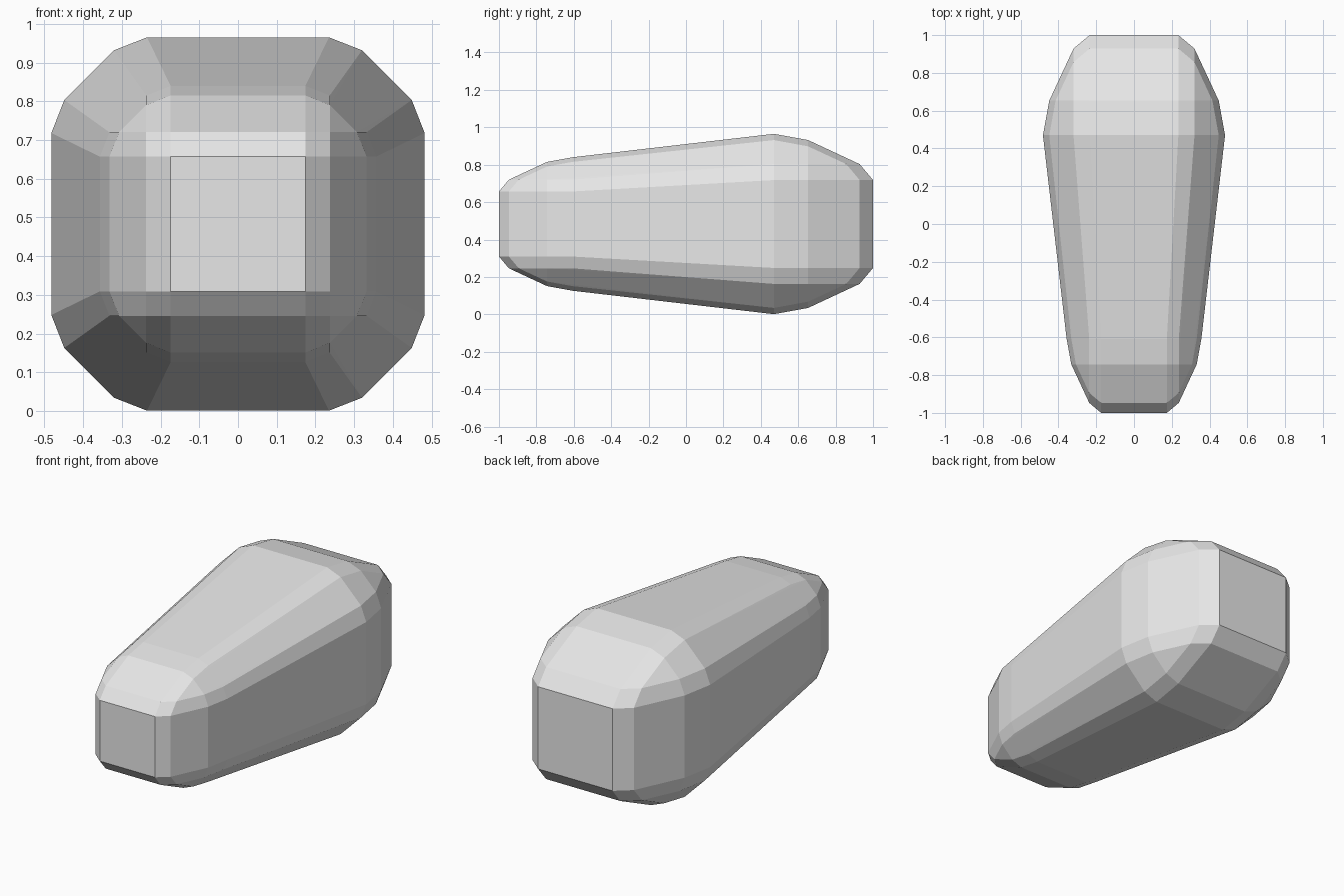
import bpy
import bmesh
from itertools import permutations
from math import radians

cube = bpy.data.objects.get("Cube")
if cube:
    bpy.data.objects.remove(cube, do_unlink=True)

# One plain grey material
grey = bpy.data.materials.new("light grey")
grey.use_nodes = True
colour = (0.8, 0.8, 0.8, 1)
grey.diffuse_color = colour
grey.node_tree.nodes["Principled BSDF"].inputs["Base Color"].default_value = colour

# Double-chamfered corner, as fractions of the chamfer depth on each axis
A, B, C = 0.345, 0.865, 0.73
corner = set(permutations((0, 0, 1))) | set(permutations((0, A, B))) | set(permutations((A, A, C)))

FLAT, DEPTH, LENGTH, MID_Z = 0.235, 0.247, 0.53, 0.483


def add_end(bm, side, scale):
    """Four rounded corners of one end; side is -1 for front, 1 for back."""
    for sx in (-1, 1):
        for sz in (-1, 1):
            for px, py, pz in corner:
                bm.verts.new((sx * scale * (FLAT + DEPTH * px),
                              side * (1 - LENGTH * scale * (1 - py)),
                              MID_Z + sz * scale * (FLAT + DEPTH * pz)))


# Tapered body: small front end joined to large back end
bm = bmesh.new()
add_end(bm, -1, 0.74)
add_end(bm, 1, 1.0)
bmesh.ops.convex_hull(bm, input=bm.verts[:])
bmesh.ops.dissolve_limit(bm, angle_limit=radians(1), verts=bm.verts[:], edges=bm.edges[:])
bmesh.ops.recalc_face_normals(bm, faces=bm.faces[:])

mesh = bpy.data.meshes.new("tapered_block")
bm.to_mesh(mesh)
bm.free()
mesh.materials.append(grey)
block = bpy.data.objects.new("tapered_block", mesh)
bpy.context.collection.objects.link(block)
